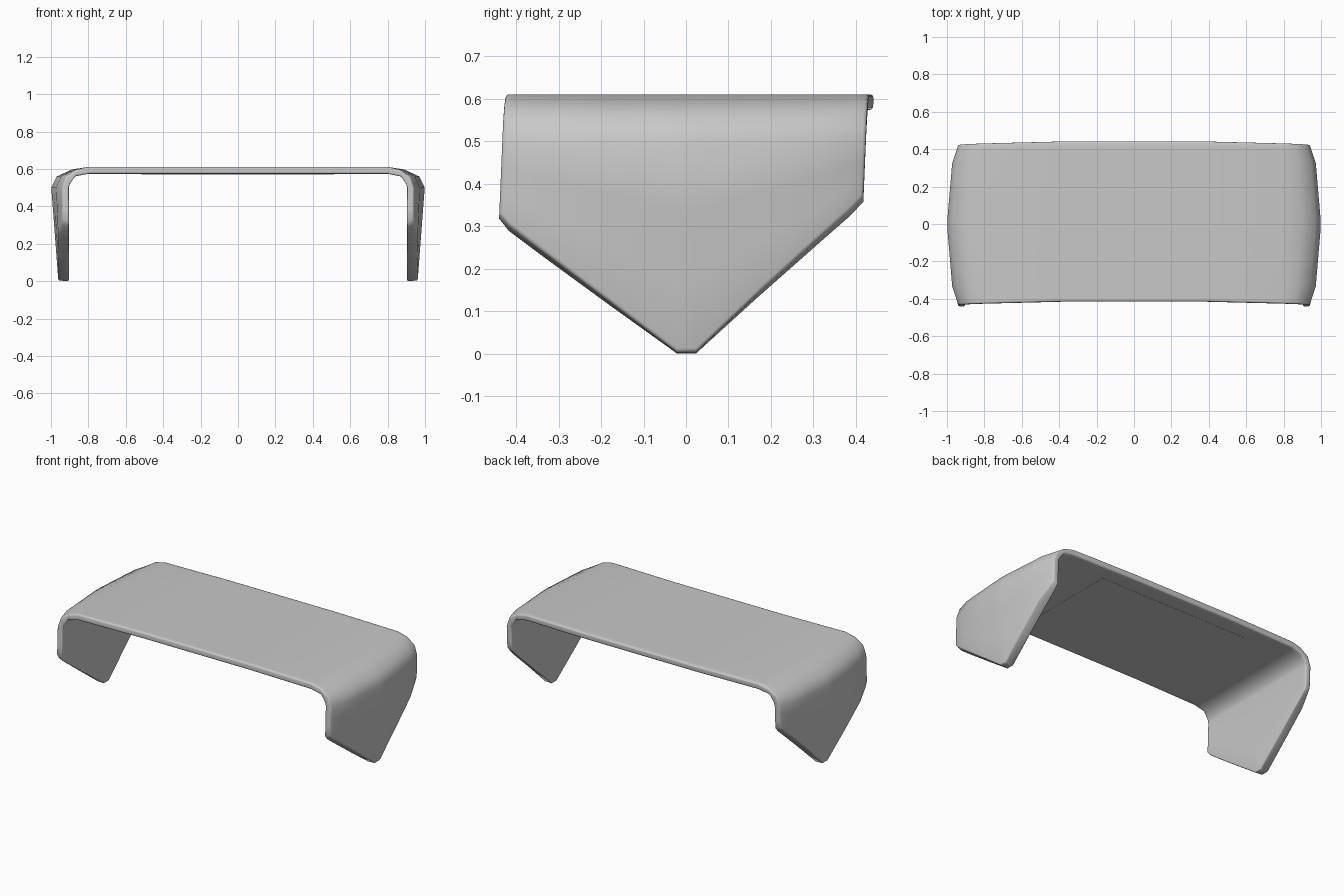
import bpy, bmesh, math

cube = bpy.data.objects.get("Cube")
if cube:
    bpy.data.objects.remove(cube, do_unlink=True)

grey = bpy.data.materials.new("plain grey")
grey.use_nodes = True
COLOUR = (0.58, 0.58, 0.58, 1)
grey.diffuse_color = COLOUR
grey.node_tree.nodes["Principled BSDF"].inputs["Base Color"].default_value = COLOUR

HALF = 0.428                       # half depth of the sheet
TOP, UNDER, SHOULDER = 0.611, 0.574, 0.5
FLAT = 0.8                         # the top is flat up to here
INNER = 0.904                      # flat inner face of the legs
OUTER_BEND = [(1, 0), (0.85, 0.54), (0.45, 0.87), (0, 1)]
INNER_BEND = [(1, 0), (0.96, 0.24), (0.7, 0.8), (0, 1)]
LEG_EDGE = [(-HALF, 0.315), (-0.405, 0.287), (-0.02, 0), (0.025, 0),
            (0.397, 0.322), (HALF, 0.355)]
BULGE = [(0, 0.06), (0.33, 0.032), (HALF, -0.001)]
COLUMNS = [-HALF, -0.405, -0.33, -0.18, -0.02, 0.025, 0.18, 0.33, 0.397, HALF]


def lookup(table, value):
    """Straight-line interpolation in a short table."""
    for (a, fa), (b, fb) in zip(table, table[1:]):
        if value <= b:
            break
    return fa + (fb - fa) * (value - a) / (b - a)


def section(y, outer):
    """Full section of the outer or inner skin, from the left tip to the right."""
    edge = abs(y) / HALF
    low = lookup(LEG_EDGE, y)
    if outer:
        bulge = lookup(BULGE, abs(y))
        side, top, bend = 0.94 + bulge, TOP, OUTER_BEND
        low += 0.016 * edge ** 0.5       # slanted lower rim
    else:
        bulge, side, top, bend = 0, INNER, UNDER, INNER_BEND
    points = []
    for k in range(3):
        z = low + (SHOULDER - low) * k / 3
        points.append((side - 1.3 * bulge * (SHOULDER - z), z))
    points += [(FLAT + u * (side - FLAT), SHOULDER + v * (top - SHOULDER))
               for u, v in bend]
    points.append((0.37, top))
    # the edges bow backwards on the top and lean forwards on the legs
    half = [(x, y + 0.014 * edge * max(0, min(1, (0.92 - x) / 0.55))
             - 0.042 * edge * (TOP - z), z) for x, z in points]
    return half + [(-x, yy, z) for x, yy, z in reversed(half)]


def finish(obj):
    obj.data.materials.append(grey)
    bpy.ops.object.select_all(action="DESELECT")
    obj.select_set(True)
    bpy.context.view_layer.objects.active = obj


# bent sheet: outer and inner skins joined by a rim
bm = bmesh.new()
skins = []
for outer in (True, False):
    grid = [[bm.verts.new(p) for p in section(y, outer)] for y in COLUMNS]
    for a, b in zip(grid, grid[1:]):
        for i in range(len(a) - 1):
            bm.faces.new((a[i], b[i], b[i + 1], a[i + 1]))
    skins.append(grid[0] + [row[-1] for row in grid[1:-1]]
                 + grid[-1][::-1] + [row[0] for row in grid[-2:0:-1]])
out, inn = skins
for i in range(len(out)):
    bm.faces.new((out[i - 1], out[i], inn[i], inn[i - 1]))
bmesh.ops.recalc_face_normals(bm, faces=bm.faces)
mesh = bpy.data.meshes.new("bent_table")
bm.to_mesh(mesh)
bm.free()
table = bpy.data.objects.new("bent_table", mesh)
bpy.context.collection.objects.link(table)
finish(table)
bevel = table.modifiers.new("soft_rim", "BEVEL")
bevel.width = 0.014
bevel.segments = 3
bevel.limit_method = "ANGLE"
bevel.angle_limit = math.radians(52)
bpy.ops.object.modifier_apply(modifier="soft_rim")
bpy.ops.object.shade_smooth_by_angle(angle=math.radians(50))

# thin plate just under the top
bpy.ops.mesh.primitive_cube_add(size=1, location=(0, -0.005, 0.5715))
plate = bpy.context.object
plate.name = "underside_plate"
plate.scale = (1.03, 0.69, 0.001)
finish(plate)
